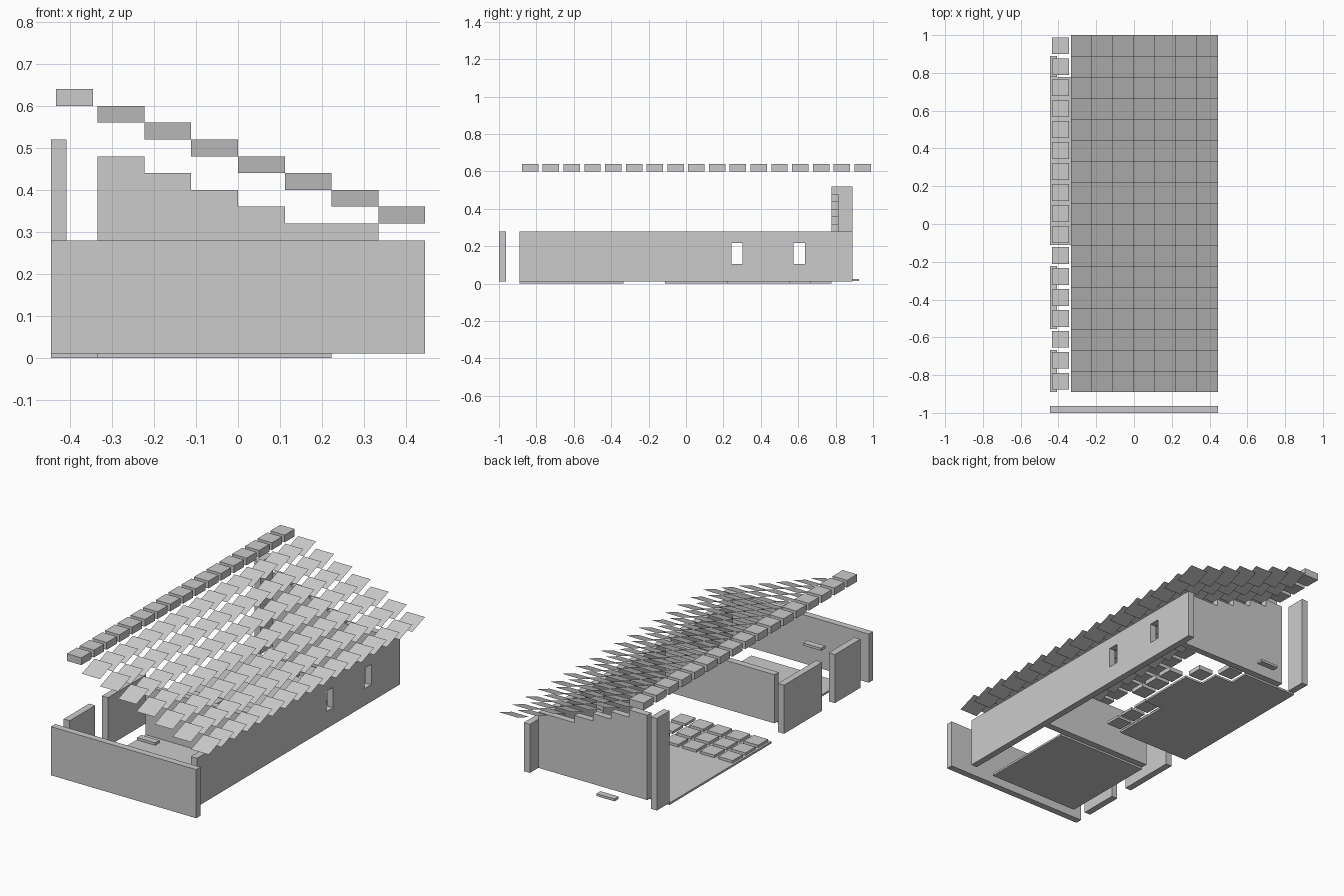
import bpy, bmesh

if "Cube" in bpy.data.objects:
    bpy.data.objects.remove(bpy.data.objects["Cube"])

U = 1 / 9          # plan module
T = 0.037          # wall thickness
Z0, Z1 = 0.011, 0.28

grey = bpy.data.materials.new("light_grey")
grey.diffuse_color = (0.6, 0.6, 0.6, 1)
grey.use_nodes = True
grey.node_tree.nodes["Principled BSDF"].inputs["Base Color"].default_value = grey.diffuse_color


def finish(name, bm):
    bmesh.ops.recalc_face_normals(bm, faces=bm.faces)
    me = bpy.data.meshes.new(name)
    bm.to_mesh(me)
    bm.free()
    me.materials.append(grey)
    ob = bpy.data.objects.new(name, me)
    bpy.context.collection.objects.link(ob)
    return ob


def add_box(bm, x0, x1, y0, y1, z0, z1):
    v = bmesh.ops.create_cube(bm, size=1)["verts"]
    bmesh.ops.scale(bm, vec=(x1 - x0, y1 - y0, z1 - z0), verts=v)
    bmesh.ops.translate(bm, vec=((x0 + x1) / 2, (y0 + y1) / 2, (z0 + z1) / 2), verts=v)


def boxes(name, *dims):
    bm = bmesh.new()
    for d in dims:
        add_box(bm, *d)
    return finish(name, bm)


def prism(name, outline, axis, a, b):
    """Extrude a closed outline along y or z from a to b."""
    bm = bmesh.new()
    pt = (lambda p: (p[0], a, p[1])) if axis == "y" else (lambda p: (p[0], p[1], a))
    face = bm.faces.new([bm.verts.new(pt(p)) for p in outline])
    new = bmesh.ops.extrude_face_region(bm, geom=[face])["geom"]
    shift = (0, b - a, 0) if axis == "y" else (0, 0, b - a)
    bmesh.ops.translate(bm, vec=shift, verts=[g for g in new if isinstance(g, bmesh.types.BMVert)])
    return finish(name, bm)


# outer and inner walls
boxes("front_wall", (-4 * U, 4 * U, -1, -1 + T, Z0, Z1))
boxes("inner_wall", (-3 * U, 3 * U, -3 * U, -3 * U + T, Z0, Z1))
for i, (y0, y1) in enumerate([(-8 * U, -6 * U), (-5 * U, -2 * U)]):
    boxes(f"left_wall_{i}", (-4 * U, -4 * U + T, y0, y1, Z0, Z1))
boxes("corner_post", (-4 * U, -4 * U + T, 7 * U, 8 * U, Z0, 0.52))

# right wall with two window openings
right_wall = boxes("right_wall", (3 * U, 3 * U + T, -8 * U, 8 * U, Z0, Z1))
cutter = boxes("window_cutter", *[(0.3, 0.42, y - 0.03, y + 0.03, 0.105, 0.217) for y in (0.273, 0.606)])
cutter.hide_render = True
cutter.hide_viewport = True
mod = right_wall.modifiers.new("windows", "BOOLEAN")
mod.operation = "DIFFERENCE"
mod.object = cutter

# stepped back gable
steps = [(-3, 0.48), (-2, 0.44), (-1, 0.40), (0, 0.36), (1, 0.32), (3, Z0)]
outline = [(-3 * U, Z0)]
for (m, z), (n, _) in zip(steps, steps[1:]):
    outline += [(m * U, z), (n * U, z)]
outline.append((3 * U, Z0))
prism("back_gable", outline, "y", 7 * U, 7 * U + T)

# floors
boxes("front_floor", (-3 * U, 2 * U, -8 * U, -3 * U, 0, Z0))
plan = [(-4, -1), (0, -1), (0, 2), (1, 2), (1, 5), (0, 5), (0, 6), (-1, 6), (-1, 7), (-4, 7)]
prism("back_floor", [(x * U, y * U) for x, y in plan], "z", 0, Z0)


# paving blocks on the back floor and along its stepped edge
def block(i, j, z0, z1):
    x, y = (i + 0.5) * U, (j + 0.5) * U
    return (x - 0.044, x + 0.044, y - 0.044, y + 0.044, z0, z1)


boxes("pavers", *[block(i, j, Z0, 0.025) for i in range(-4, 1) for j in range(-1, 2)])
boxes("edge_stones", *[block(i, j, Z0, 0.035) for i, j in [(1, 2), (1, 3), (1, 4), (0, 5), (-1, 6)]])

# small slabs by the doorways
boxes("back_step", (-0.21, -0.1, 0.889, 0.925, 0.013, 0.026))
boxes("inner_step", (-0.33, -0.22, -0.41, -0.374, 0.011, 0.025))
boxes("shelf", (-0.24, -0.13, -0.875, -0.839, 0.18, 0.194))

# roof: seven columns of thin sloping tiles
bm = bmesh.new()
for i in range(7):
    x, z = (i - 3) * U, 0.56 - 0.04 * i
    for j in range(17):
        y = (j - 8) * U
        bm.faces.new([bm.verts.new(p) for p in (
            (x, y, z), (x + U, y, z), (x + U, y + U, z + 0.04), (x, y + U, z + 0.04))])
roof = finish("roof_tiles", bm)
for p in roof.data.polygons:
    if p.normal.z < 0:
        p.flip()

# ridge blocks
boxes("ridge_blocks", *[block(-4, j, 0.60, 0.64) for j in range(-8, 9)])
